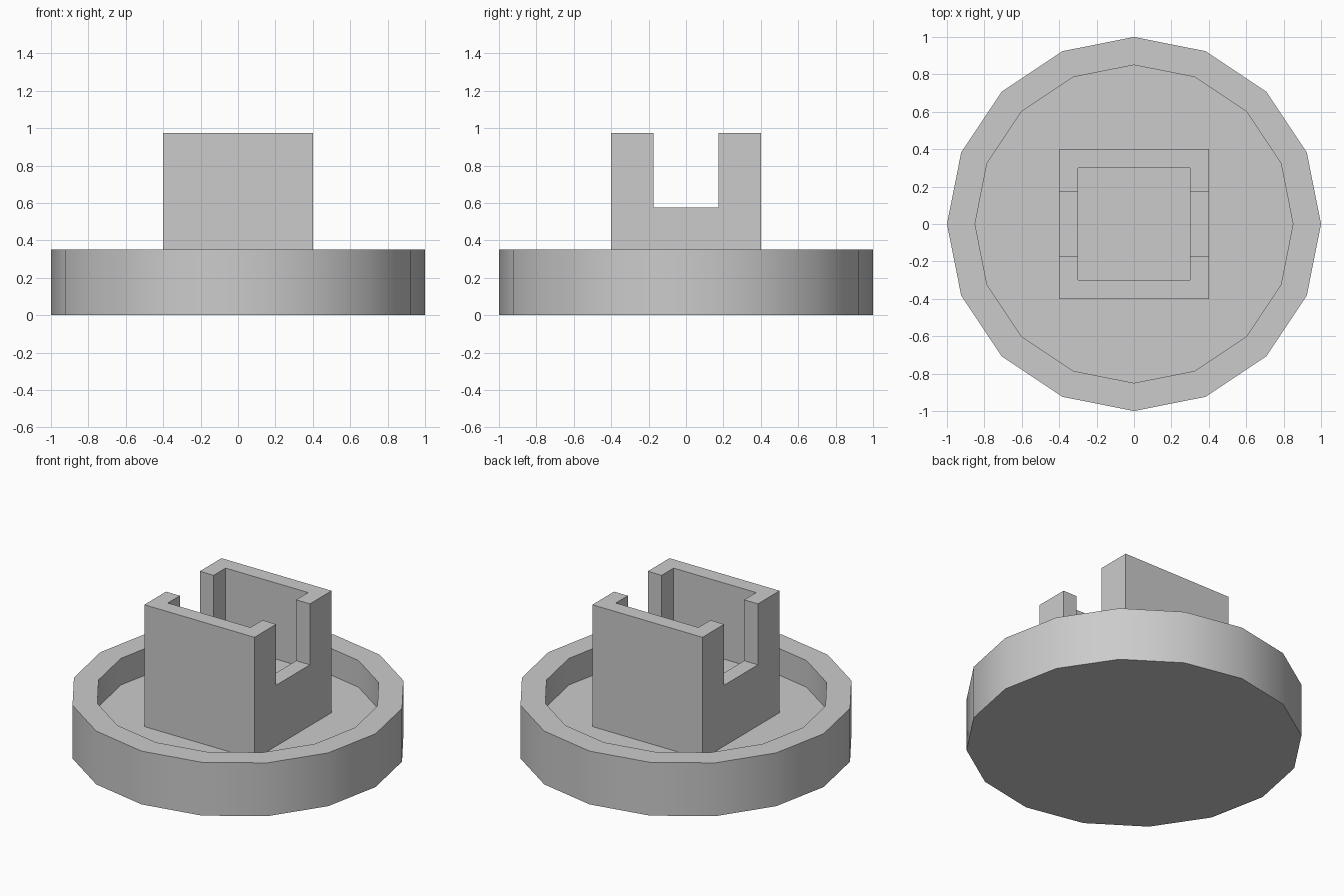
import bpy
import bmesh
import math

if "Cube" in bpy.data.objects:
    bpy.data.objects.remove(bpy.data.objects["Cube"], do_unlink=True)

SIDES = 16
FLOOR, RIM = 0.175, 0.35      # dish heights
TOP, SILL, WELL = 0.975, 0.575, 0.475   # socket heights

grey = bpy.data.materials.new("plain grey")
grey.use_nodes = True
colour = (0.6, 0.6, 0.6, 1)
grey.diffuse_color = colour
grey.node_tree.nodes["Principled BSDF"].inputs["Base Color"].default_value = colour


def add_object(name, bm):
    mesh = bpy.data.meshes.new(name)
    bm.to_mesh(mesh)
    bm.free()
    obj = bpy.data.objects.new(name, mesh)
    bpy.context.collection.objects.link(obj)
    mesh.materials.append(grey)
    return obj


def activate(obj):
    bpy.ops.object.select_all(action="DESELECT")
    obj.select_set(True)
    bpy.context.view_layer.objects.active = obj


def box(name, width, depth, bottom, top):
    bm = bmesh.new()
    bmesh.ops.create_cube(bm, size=1)
    for v in bm.verts:
        v.co.x *= width
        v.co.y *= depth
        v.co.z = top if v.co.z > 0 else bottom
    return add_object(name, bm)


def cut(target, cutter):
    cutter.hide_render = True
    mod = target.modifiers.new("cut", "BOOLEAN")
    mod.operation = "DIFFERENCE"
    mod.solver = "EXACT"
    mod.object = cutter
    activate(target)
    bpy.ops.object.modifier_apply(modifier=mod.name)
    bpy.data.objects.remove(cutter, do_unlink=True)


# Round dish: stacked rings from the underside, over the rim, to the floor
bm = bmesh.new()
rings = []
for radius, z in ((1, 0), (1, RIM), (0.85, RIM), (0.85, FLOOR)):
    angles = [math.tau * i / SIDES for i in range(SIDES)]
    rings.append([bm.verts.new((radius * math.cos(a), radius * math.sin(a), z))
                  for a in angles])
for low, high in zip(rings, rings[1:]):
    for i in range(SIDES):
        j = (i + 1) % SIDES
        bm.faces.new((low[i], low[j], high[j], high[i]))
bm.faces.new(rings[0][::-1])
bm.faces.new(rings[-1])
dish = add_object("round_dish", bm)
activate(dish)
bpy.ops.object.shade_smooth_by_angle(angle=math.radians(30))

# Square socket with a well and a slot through both sides
socket = box("square_socket", 0.8, 0.8, FLOOR, TOP)
cut(socket, box("well_cutter", 0.6, 0.6, WELL, TOP + 0.2))
cut(socket, box("slot_cutter", 1.2, 0.35, SILL, TOP + 0.2))
